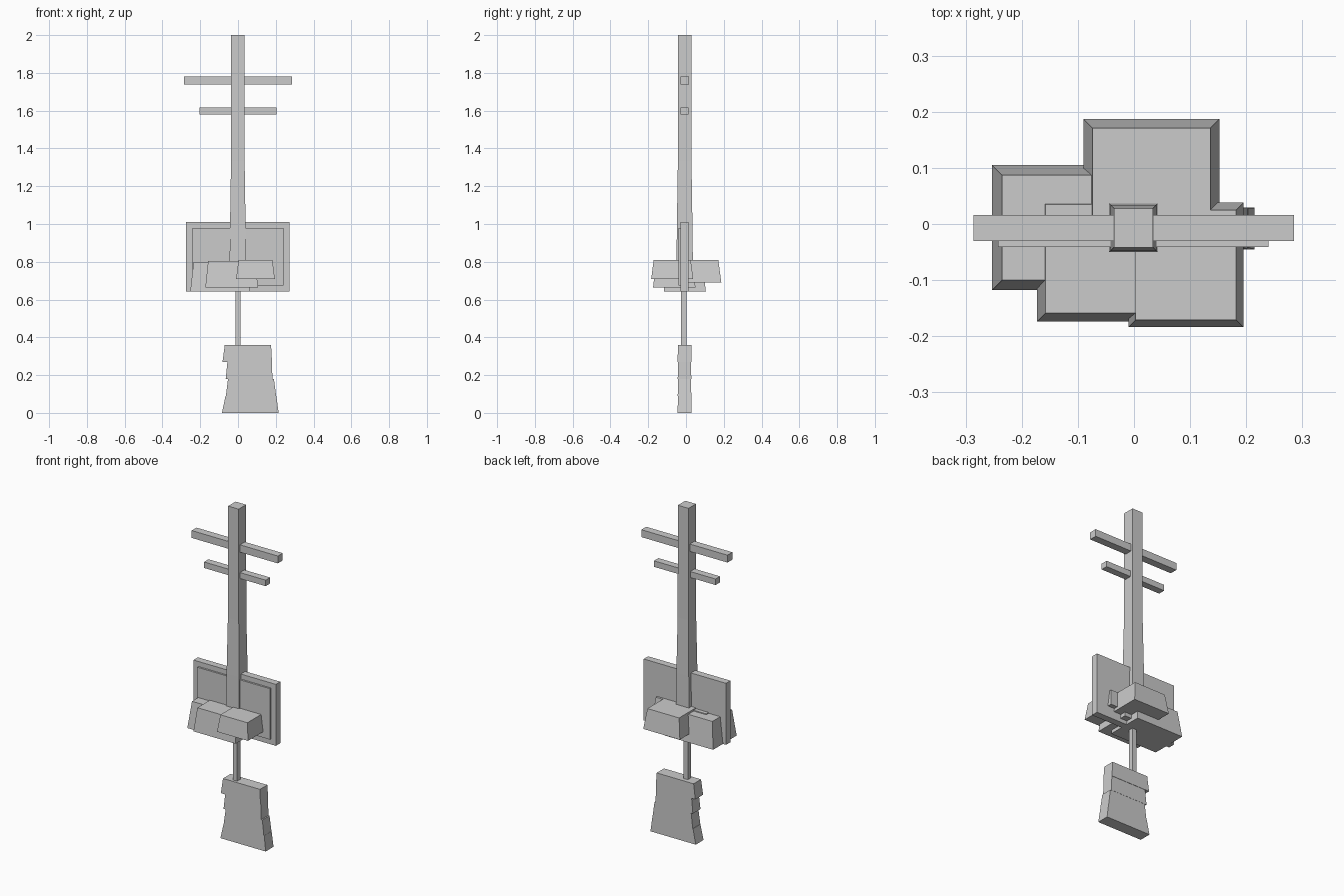
import bpy

if "Cube" in bpy.data.objects:
    bpy.data.objects.remove(bpy.data.objects["Cube"])


def loft(name, sections):
    """Closed solid through rectangles given as (z, x0, x1, y0, y1), bottom to top."""
    verts, faces = [], []
    for z, x0, x1, y0, y1 in sections:
        verts += [(x0, y0, z), (x1, y0, z), (x1, y1, z), (x0, y1, z)]
    n = len(sections)
    faces.append((3, 2, 1, 0))
    for s in range(n - 1):
        a = s * 4
        for i in range(4):
            j = (i + 1) % 4
            faces.append((a + i, a + j, a + 4 + j, a + 4 + i))
    t = (n - 1) * 4
    faces.append((t, t + 1, t + 2, t + 3))
    mesh = bpy.data.meshes.new(name)
    mesh.from_pydata(verts, [], faces)
    obj = bpy.data.objects.new(name, mesh)
    bpy.context.collection.objects.link(obj)
    return obj


def box(name, x0, x1, y0, y1, z0, z1):
    return loft(name, [(z0, x0, x1, y0, y1), (z1, x0, x1, y0, y1)])


def tapered(name, x0, x1, y0, y1, z0, z1, inset):
    return loft(name, [(z0, x0, x1, y0, y1),
                       (z1, x0 + inset, x1 - inset, y0 + inset, y1 - inset)])


# Tapering square mast
cx, cy = -0.001, -0.007
loft("mast", [(z, cx - r, cx + r, cy - r, cy + r)
              for z, r in [(0.66, 0.045), (1.0, 0.041), (1.33, 0.036), (2.0, 0.035)]])

# Two crossbars
box("upper_crossbar", -0.286, 0.285, -0.03, 0.016, 1.738, 1.782)
box("lower_crossbar", -0.204, 0.204, -0.03, 0.012, 1.58, 1.616)

# Sign board with raised front panel
box("sign_board", -0.274, 0.272, -0.03, 0.012, 0.642, 1.01)
box("sign_panel", -0.242, 0.24, -0.041, -0.02, 0.675, 0.98)

# Overlapping tapered mounds around the mast foot
tapered("mound_left", -0.253, 0.063, -0.118, 0.105, 0.642, 0.80, 0.018)
tapered("mound_middle", -0.173, 0.106, -0.174, 0.05, 0.665, 0.805, 0.015)
tapered("mound_right", -0.01, 0.195, -0.184, 0.038, 0.71, 0.81, 0.013)
tapered("mound_back", -0.09, 0.152, -0.01, 0.187, 0.69, 0.81, 0.016)

# Thin stem linking the mound to the base
box("stem", -0.014, 0.013, -0.026, 0.003, 0.34, 0.68)

# Base of four stacked, flared blocks: z0, bottom x range, top x range, half depth
for i, (z0, b0, b1, t0, t1, d) in enumerate([
        (0.00, -0.085, 0.215, -0.066, 0.203, 0.037),
        (0.09, -0.064, 0.202, -0.053, 0.190, 0.036),
        (0.18, -0.065, 0.182, -0.056, 0.180, 0.036),
        (0.27, -0.082, 0.180, -0.070, 0.175, 0.037)]):
    loft(f"base_block_{i + 1}", [(z0, b0, b1, -0.008 - d, -0.008 + d),
                                 (z0 + 0.09, t0, t1, -0.007 - d + 0.002, -0.009 + d)])
